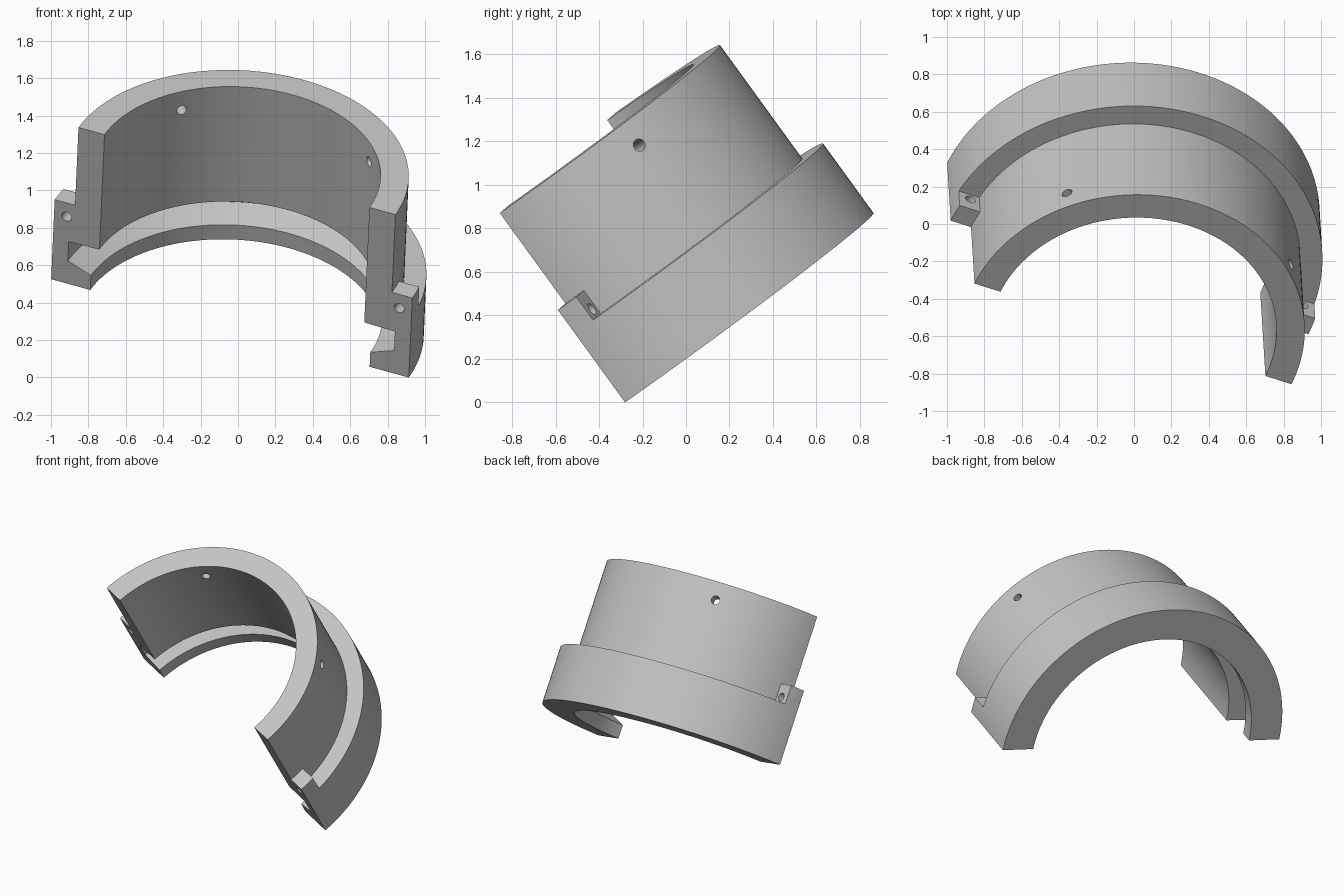
import bpy
import bmesh
import math
from mathutils import Matrix, Vector

cube = bpy.data.objects.get("Cube")
if cube:
    bpy.data.objects.remove(cube, do_unlink=True)

# Main dimensions
FLANGE_R, BODY_R, BORE_R = 1.037, 0.919, 0.768
FLANGE_H, LUG_H, TOTAL_H = 0.395, 0.526, 1.04
LUG_DEPTH = 0.11
HOLE_R = 0.029
STEPS = 96

# Tilted frame: split line, crown direction and ring axis
axis = Vector((0.036, -0.587, 0.809)).normalized()
split = Vector((0.922, -0.294, -0.252))
split = (split - axis * split.dot(axis)).normalized()
crown = axis.cross(split)
frame = Matrix((split, crown, axis)).transposed().to_4x4()
frame = Matrix.Translation((-0.043, 0.023, 0.262)) @ frame

grey = bpy.data.materials.new("plain grey")
grey.use_nodes = True
color = (0.55, 0.55, 0.55, 1)
grey.diffuse_color = color
grey.node_tree.nodes["Principled BSDF"].inputs["Base Color"].default_value = color


def make_object(name, bm):
    bmesh.ops.recalc_face_normals(bm, faces=bm.faces)
    mesh = bpy.data.meshes.new(name)
    bm.to_mesh(mesh)
    bm.free()
    mesh.materials.append(grey)
    obj = bpy.data.objects.new(name, mesh)
    obj.matrix_world = frame
    bpy.context.collection.objects.link(obj)
    return obj


def loft(name, rings):
    """Skin a list of closed rings and cap both ends."""
    bm = bmesh.new()
    loops = [[bm.verts.new(p) for p in ring] for ring in rings]
    for a, b in zip(loops, loops[1:]):
        for i in range(len(a)):
            j = (i + 1) % len(a)
            bm.faces.new((a[i], a[j], b[j], b[i]))
    bm.faces.new(loops[0])
    bm.faces.new(loops[-1])
    return make_object(name, bm)


def drill(obj, center, direction, length):
    """Cut a round hole, all in the tilted local frame."""
    bm = bmesh.new()
    turn = Vector(direction).to_track_quat('Z', 'Y').to_matrix().to_4x4()
    bmesh.ops.create_cone(bm, cap_ends=True, segments=32, radius1=HOLE_R,
                          radius2=HOLE_R, depth=length,
                          matrix=Matrix.Translation(center) @ turn)
    cutter = make_object("hole_cutter", bm)
    cutter.hide_render = True
    mod = obj.modifiers.new("hole", 'BOOLEAN')
    mod.operation = 'DIFFERENCE'
    mod.solver = 'EXACT'
    mod.object = cutter
    bpy.context.view_layer.objects.active = obj
    bpy.ops.object.modifier_apply(modifier=mod.name)
    bpy.data.objects.remove(cutter, do_unlink=True)


# Half shell: flange, sleeve, inner groove and tapered lip
profile = [(0.81, 0), (FLANGE_R, 0), (FLANGE_R, FLANGE_H), (BODY_R, FLANGE_H),
           (BODY_R, TOTAL_H), (BORE_R, TOTAL_H), (BORE_R, 0.28),
           (0.946, 0.276), (0.946, 0.15), (0.81, 0.096)]
rings = []
for k in range(STEPS + 1):
    t = math.pi * k / STEPS
    rings.append([(r * math.cos(t), r * math.sin(t), z) for r, z in profile])
shell = loft("half_shell", rings)

# Radial screw holes near the sleeve rim
for angle in (math.radians(45), math.radians(135)):
    out = Vector((math.cos(angle), math.sin(angle), 0))
    drill(shell, out * 0.84 + Vector((0, 0, 0.916)), out, 0.4)

# Clamping lugs at both split ends, each with a bolt hole
parts = [shell]
for name, side in (("left_lug", 1), ("right_lug", -1)):
    outline = []
    for radius, order in ((BODY_R, range(5)), (FLANGE_R, range(4, -1, -1))):
        for i in order:
            y = LUG_DEPTH * i / 4
            outline.append((side * math.sqrt(radius ** 2 - y ** 2), y))
    lug = loft(name, [[(x, y, z) for x, y in outline] for z in (FLANGE_H, LUG_H)])
    drill(lug, Vector((side * 0.964, LUG_DEPTH / 2, 0.437)), (0, 1, 0), 0.4)
    parts.append(lug)

# Smooth the curved walls and keep the edges crisp
bpy.ops.object.select_all(action='DESELECT')
for obj in parts:
    obj.select_set(True)
bpy.context.view_layer.objects.active = shell
bpy.ops.object.shade_smooth_by_angle(angle=math.radians(20))
